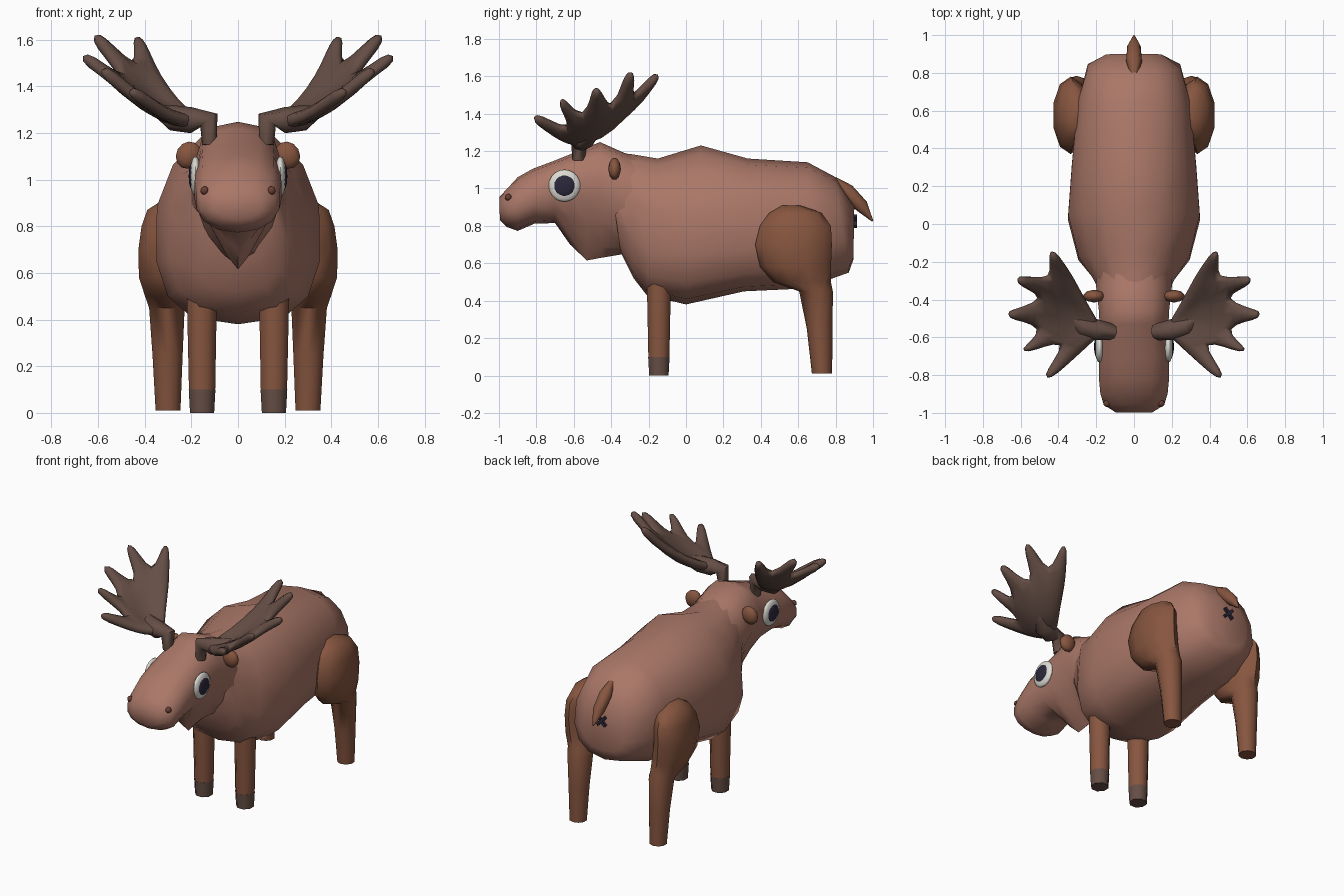
import bpy, bmesh, math
from mathutils import Vector, Matrix

if "Cube" in bpy.data.objects:
    bpy.data.objects.remove(bpy.data.objects["Cube"])


def material(name, rgb):
    m = bpy.data.materials.new(name)
    m.diffuse_color = (*rgb, 1)
    m.use_nodes = True
    m.node_tree.nodes["Principled BSDF"].inputs["Base Color"].default_value = m.diffuse_color
    return m


FUR = material("fur_brown", (0.40, 0.185, 0.137))
LEG = material("leg_brown", (0.24, 0.092, 0.05))
HORN = material("antler_brown", (0.13, 0.076, 0.06))
WHITE = material("eye_white", (0.72, 0.70, 0.65))
NAVY = material("dark_navy", (0.024, 0.021, 0.042))
NOSE = material("nostril_brown", (0.14, 0.05, 0.035))


def finish(name, bm, mat, angle=45):
    bmesh.ops.recalc_face_normals(bm, faces=bm.faces)
    me = bpy.data.meshes.new(name)
    bm.to_mesh(me)
    bm.free()
    me.materials.append(mat)
    ob = bpy.data.objects.new(name, me)
    bpy.context.collection.objects.link(ob)
    bpy.ops.object.select_all(action='DESELECT')
    ob.select_set(True)
    bpy.context.view_layer.objects.active = ob
    bpy.ops.object.shade_smooth_by_angle(angle=math.radians(angle))
    return ob


def loft(name, rings, mat, angle=45):
    """Skin a list of equal point rings and cap both ends."""
    bm = bmesh.new()
    vs = [[bm.verts.new(p) for p in r] for r in rings]
    n = len(vs[0])
    for a, b in zip(vs, vs[1:]):
        for i in range(n):
            j = (i + 1) % n
            bm.faces.new((a[i], a[j], b[j], b[i]))
    bm.faces.new(vs[0])
    bm.faces.new(vs[-1])
    return finish(name, bm, mat, angle)


def section(yt, zt, yb, zb, w, up=2.2, low=2.6, mid=0.48, n=14):
    """Superellipse cross-section with its own roundness above and below."""
    pts = []
    for i in range(n):
        a = 2 * math.pi * i / n
        s, c = math.sin(a), math.cos(a)
        p = 2 / (up if c > 0 else low)
        x = w * math.copysign(abs(s) ** p, s) if abs(s) > 1e-6 else 0
        h = math.copysign(abs(c) ** p, c) if abs(c) > 1e-6 else 0
        t = mid + h * ((1 - mid) if h > 0 else mid)
        pts.append((x, yb + (yt - yb) * t, zb + (zt - zb) * t))
    return pts


def flat_rings(data, side, n=8):
    """Horizontal elliptical rings: z, x, y, x radius, y radius."""
    return [[(side * (x + rx * math.cos(2 * math.pi * (i + .5) / n)),
              y + ry * math.sin(2 * math.pi * (i + .5) / n), z) for i in range(n)]
            for z, x, y, rx, ry in data]


def tube(name, path, radii, side, mat, n=8):
    pts = [Vector((side * x, y, z)) for x, y, z in path]
    rings = []
    for k, p in enumerate(pts):
        d = (pts[min(k + 1, len(pts) - 1)] - pts[max(k - 1, 0)]).normalized()
        u = d.cross(Vector((0.05, 1, 0.1))).normalized()
        v = d.cross(u)
        rings.append([p + radii[k] * (u * math.cos(2 * math.pi * i / n) + v * math.sin(2 * math.pi * i / n))
                      for i in range(n)])
    return loft(name, rings, mat, 60)


def ball(name, loc, scale, mat, rot=0, seg=12, rows=8):
    bm = bmesh.new()
    bmesh.ops.create_uvsphere(bm, u_segments=seg, v_segments=rows, radius=1)
    bm.transform(Matrix.Translation(loc) @ Matrix.Rotation(rot, 4, 'Y') @ Matrix.Diagonal((*scale, 1)))
    return finish(name, bm, mat, 60)


# Torso from chest to rump
loft("body", [section(*s) for s in (
    (-.42, 1.17, -.35, .66, .17), (-.30, 1.185, -.28, .52, .22),
    (-.15, 1.16, -.21, .43, .30, 2.1, 2.8), (.08, 1.23, .0, .38, .357, 2, 2.8),
    (.33, 1.16, .31, .45, .335, 2.2, 2.8), (.65, 1.14, .63, .465, .305, 2.4, 2.6),
    (.80, 1.06, .87, .55, .25, 2.4, 2.4), (.90, .91, .895, .62, .15))], FUR, 60)

# Head with muzzle, throat flap and neck
loft("head", [section(*s) for s in (
    (-.998, .955, -.995, .83, .10, 2.2, 2.2), (-.955, 1.00, -.96, .795, .163, 2.2, 2.2),
    (-.90, 1.06, -.90, .773, .182, 2.2, 2.2), (-.82, 1.105, -.81, .812, .19, 2.3, 2.3),
    (-.70, 1.15, -.70, .815, .187, 2.5, 2.2, .5), (-.60, 1.19, -.62, .70, .183, 2.6, 1.3, .58),
    (-.53, 1.22, -.53, .615, .186, 2.6, 1.2, .6), (-.46, 1.248, -.45, .63, .19, 2.5, 1.3, .6),
    (-.33, 1.19, -.33, .65, .205, 2.3, 1.6, .55), (-.18, 1.15, -.2, .66, .20))], FUR, 60)

# Tail and the crossed mark beneath it
tube("tail", [(0, .79, 1.045), (0, .86, .985), (0, .94, .905), (0, .998, .825)],
     [.02, .042, .036, .004], 1, LEG)
for k, a in enumerate((45, -45)):
    bm = bmesh.new()
    bmesh.ops.create_cube(bm, size=1)
    bm.transform(Matrix.Translation((0, .903, .825)) @ Matrix.Rotation(math.radians(a), 4, 'Y')
                 @ Matrix.Diagonal((.085, .022, .02, 1)))
    finish(f"tail_mark_{k + 1}", bm, NAVY, 30)

# Antler palm: inner row, valleys between tines, and tine tips
INNER = [(.20, -.61, 1.25), (.27, -.59, 1.25), (.34, -.54, 1.27),
         (.37, -.45, 1.30), (.34, -.38, 1.33), (.23, -.45, 1.31)]
VALLEY = [(.27, -.675, 1.26), (.37, -.625, 1.31), (.50, -.555, 1.39),
          (.49, -.39, 1.43), (.45, -.28, 1.49), (.32, -.27, 1.43)]
TIPS = [(.465, -.82, 1.385), (.585, -.675, 1.475), (.672, -.48, 1.535),
        (.622, -.295, 1.625), (.432, -.145, 1.615)]


def antler_palm(side, label):
    bm = bmesh.new()

    def vert(p):
        return bm.verts.new((side * p[0], p[1], p[2]))
    root = vert((.16, -.555, 1.25))
    inner = [vert(p) for p in INNER]
    valley = [vert(p) for p in VALLEY]
    for i, tip in enumerate(TIPS):
        bm.faces.new((root, inner[i], inner[i + 1]))
        bm.faces.new((inner[i], valley[i], valley[i + 1], inner[i + 1]))
        a, b, t = Vector(VALLEY[i]), Vector(VALLEY[i + 1]), Vector(tip)
        m = (a + b) / 2
        w = (b - a).normalized()
        half = min((b - a).length * .36, .045)
        mids = [vert(m.lerp(t, .5) + w * s * half) for s in (-1, 1)]
        ends = [vert(t + w * s * .022) for s in (-1, 1)]
        bm.faces.new((valley[i], mids[0], mids[1], valley[i + 1]))
        bm.faces.new((mids[0], ends[0], ends[1], mids[1]))
    ob = finish(f"antler_palm_{label}", bm, HORN, 60)
    sol = ob.modifiers.new("thickness", 'SOLIDIFY')
    sol.thickness, sol.offset = .06, 0
    ob.modifiers.new("round", 'SUBSURF').levels = 1
    ob.modifiers["round"].render_levels = 1


for side, label in ((1, "left"), (-1, "right")):
    # Antlers
    antler_palm(side, label)
    tube(f"antler_beam_{label}", [(.122, -.575, 1.15), (.125, -.57, 1.255), (.20, -.56, 1.255),
                                  (.28, -.54, 1.265), (.36, -.48, 1.30)],
         [.032, .046, .056, .055, .02], side, HORN)

    # Front leg with hoof
    loft(f"front_leg_{label}", flat_rings(
        [(.10, .154, -.145, .061, .061), (.52, .155, -.145, .07, .07)], side), LEG)
    loft(f"hoof_{label}", flat_rings(
        [(0, .154, -.145, .056, .056), (.10, .154, -.145, .062, .062)], side), HORN)

    # Hind leg: thigh blending into the shank
    loft(f"hind_leg_{label}", flat_rings(
        [(.01, .30, .727, .056, .054), (.25, .302, .715, .068, .069), (.45, .305, .695, .08, .09),
         (.50, .31, .62, .093, .155), (.58, .325, .585, .105, .19), (.70, .335, .575, .097, .205),
         (.80, .33, .585, .088, .19), (.87, .315, .585, .078, .14), (.91, .29, .56, .04, .05)],
        side, 10), LEG, 55)

    # Eye and pupil
    ball(f"eye_{label}", (side * .182, -.65, 1.015), (.025, .085, .086), WHITE, 0, 16, 10)
    ball(f"pupil_{label}", (side * .196, -.65, 1.015), (.0155, .058, .058), NAVY, 0, 16, 10)

    # Ear and nostril
    ball(f"ear_{label}", (side * .212, -.382, 1.105), (.056, .034, .06), LEG, side * -.5, 10, 6)
    ball(f"nostril_{label}", (side * .143, -.95, .953), (.019, .019, .019), NOSE, 0, 10, 6)
